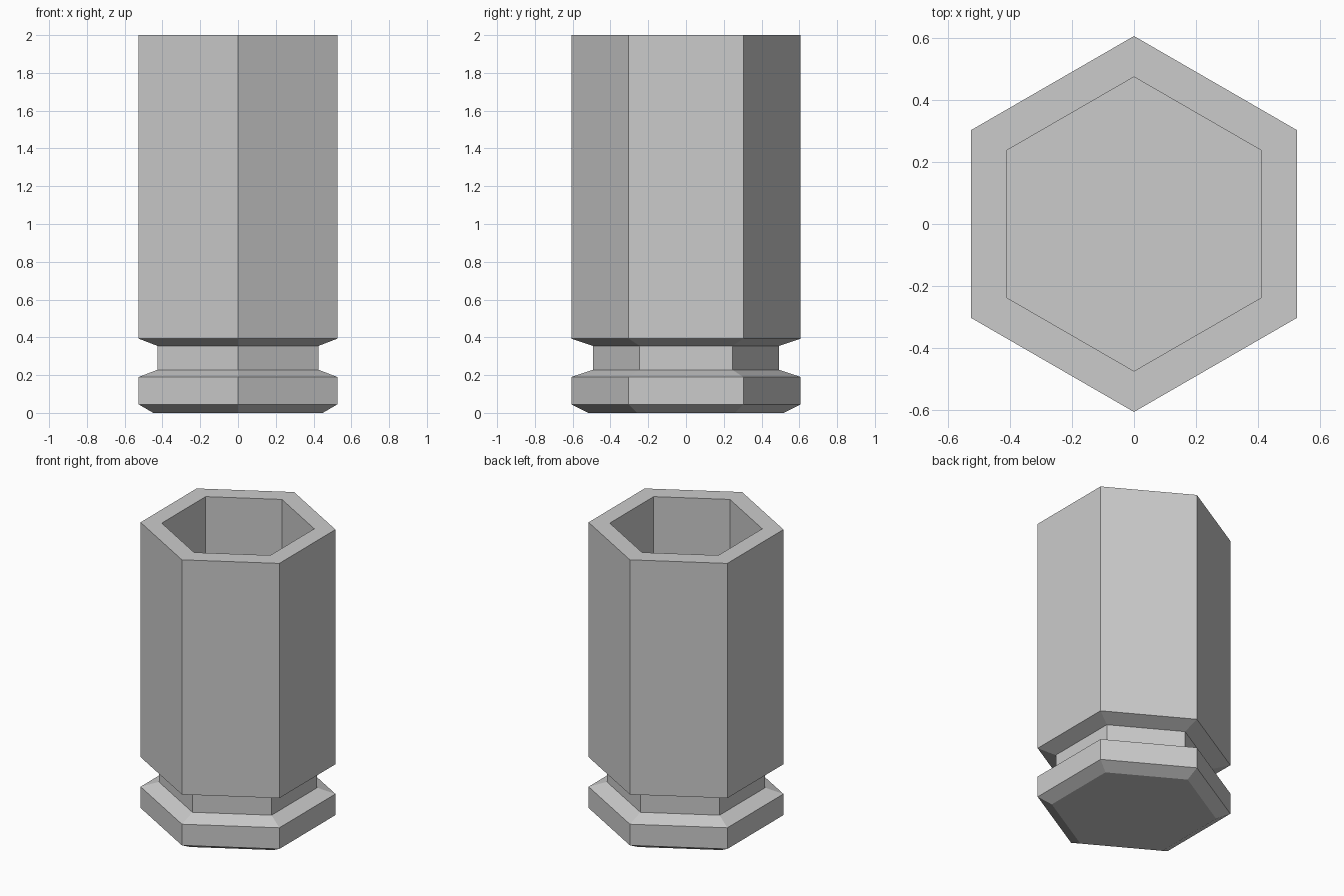
import bpy, bmesh
from math import sin, cos, pi

if "Cube" in bpy.data.objects:
    bpy.data.objects.remove(bpy.data.objects["Cube"])

SIDES = 6

# Profile of the cup as (corner radius, height): outside going up, then inside going down
PROFILE = [
    (0.518, 0.0), (0.607, 0.045),      # chamfered foot
    (0.607, 0.19), (0.493, 0.228),     # foot band into groove
    (0.493, 0.355), (0.607, 0.393),    # groove back out to body
    (0.607, 2.0), (0.475, 2.0),        # body wall and rim
    (0.475, 0.12),                     # cavity down to floor
]


def ring(bm, radius, z):
    # Hexagon with corners pointing along y
    return [bm.verts.new((radius * cos(pi / 2 + i * 2 * pi / SIDES),
                          radius * sin(pi / 2 + i * 2 * pi / SIDES), z))
            for i in range(SIDES)]


bm = bmesh.new()
rings = [ring(bm, r, z) for r, z in PROFILE]

# Walls between neighbouring rings
for low, high in zip(rings, rings[1:]):
    for i in range(SIDES):
        j = (i + 1) % SIDES
        bm.faces.new((low[i], low[j], high[j], high[i]))

# Underside and cavity floor
bm.faces.new(rings[0][::-1])
bm.faces.new(rings[-1])
bmesh.ops.recalc_face_normals(bm, faces=bm.faces)

mesh = bpy.data.meshes.new("hexagonal_cup")
bm.to_mesh(mesh)
bm.free()
cup = bpy.data.objects.new("hexagonal_cup", mesh)
bpy.context.collection.objects.link(cup)
